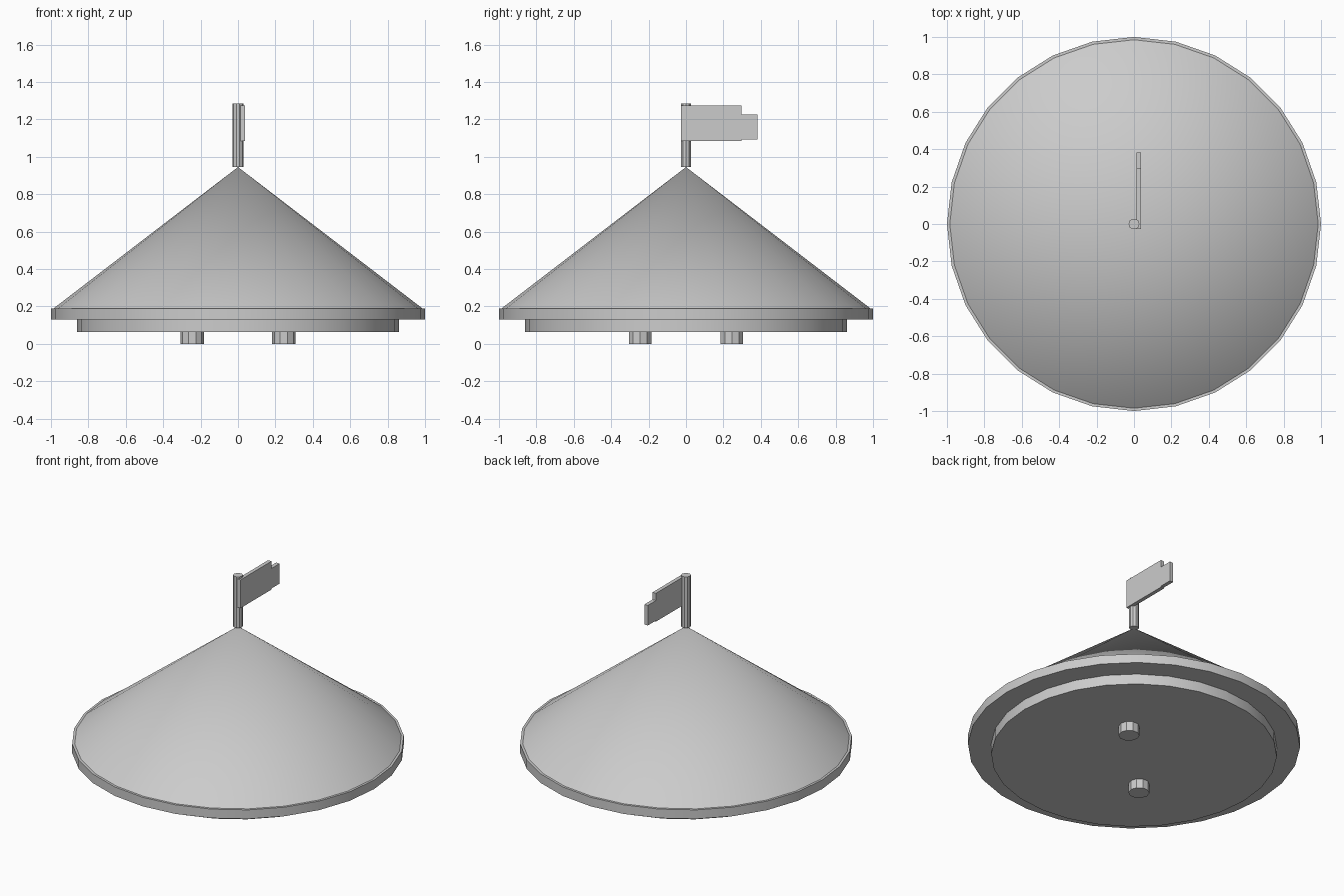
import bpy
import math

default = bpy.data.objects.get("Cube")
if default:
    bpy.data.objects.remove(default, do_unlink=True)

grey = bpy.data.materials.new("plain_grey")
grey.use_nodes = True
colour = (0.6, 0.6, 0.6, 1)
grey.diffuse_color = colour
grey.node_tree.nodes["Principled BSDF"].inputs["Base Color"].default_value = colour


def finish(name):
    obj = bpy.context.object
    obj.name = name
    obj.data.materials.append(grey)
    bpy.ops.object.shade_smooth_by_angle(angle=math.radians(30))
    return obj


def disc(name, sides, radius, bottom, top, x=0, y=0, tip=None):
    """Upright prism, or a cone when a tip radius is given."""
    bpy.ops.mesh.primitive_cone_add(
        vertices=sides, radius1=radius, radius2=radius if tip is None else tip,
        depth=top - bottom, location=(x, y, (bottom + top) / 2),
        rotation=(0, 0, math.pi / 2))
    return finish(name)


def box(name, low, high):
    centre = [(a + b) / 2 for a, b in zip(low, high)]
    bpy.ops.mesh.primitive_cube_add(size=1, location=centre)
    bpy.context.object.scale = [b - a for a, b in zip(low, high)]
    bpy.ops.object.transform_apply(location=False, rotation=False, scale=True)
    return finish(name)


# Roof: cone on a wider rim, with a smaller plate underneath
disc("roof_cone", 28, 0.985, 0.19, 0.945, tip=0)
disc("roof_rim", 28, 1.0, 0.13, 0.19)
disc("base_plate", 28, 0.86, 0.062, 0.13)

# Two pegs under the base, on a diagonal
for name, side in (("front_peg", -1), ("back_peg", 1)):
    disc(name, 10, 0.063, 0, 0.062, x=side * 0.245, y=side * 0.245)

# Flag pole and the stepped flag beside it
disc("flag_pole", 10, 0.029, 0.945, 1.285)
box("flag", (0.013, -0.027, 1.085), (0.038, 0.297, 1.273))
box("flag_tip", (0.013, 0.297, 1.092), (0.038, 0.382, 1.225))
